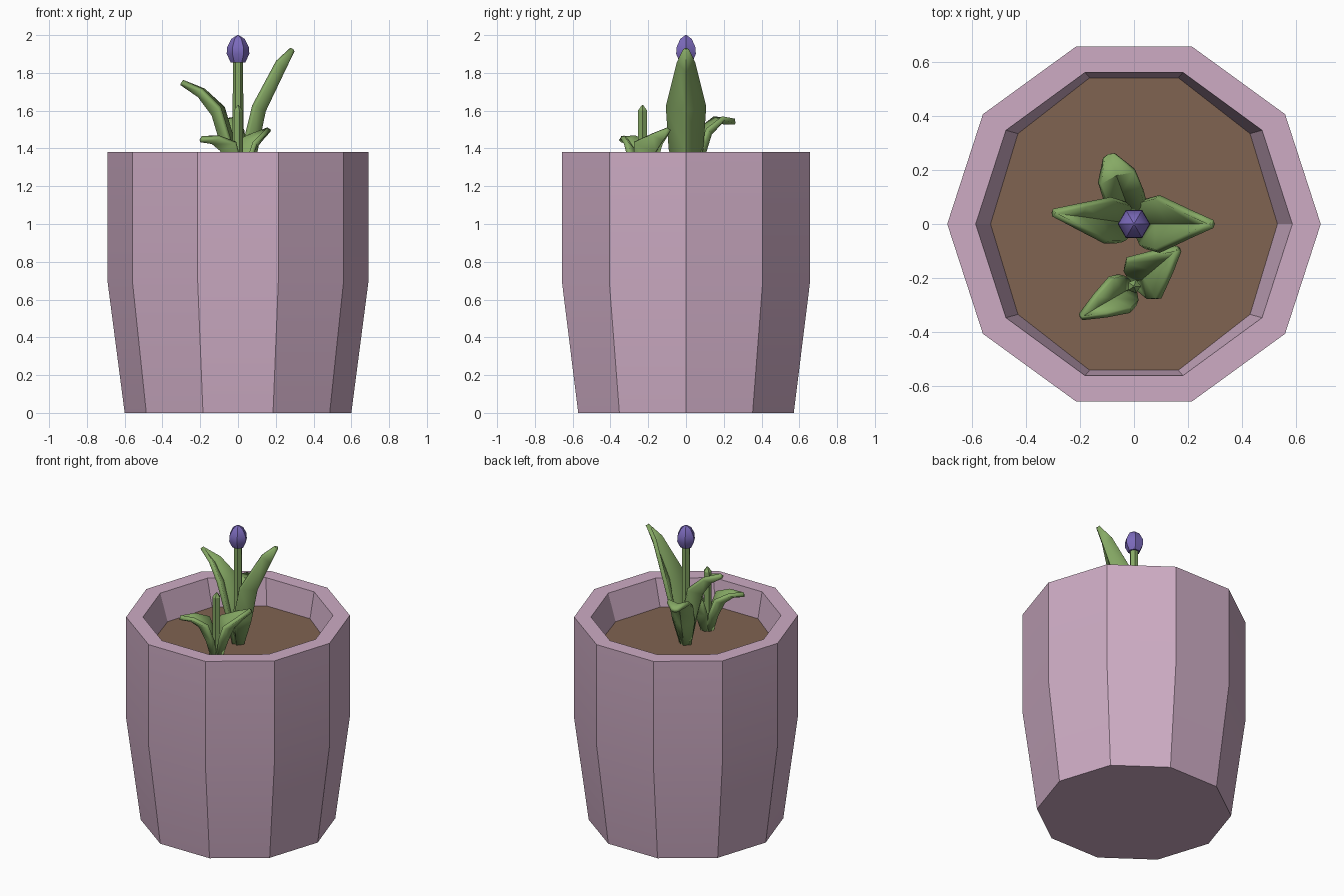
import bpy, math
from mathutils import Vector

if "Cube" in bpy.data.objects:
    bpy.data.objects.remove(bpy.data.objects["Cube"])


def material(name, rgb):
    m = bpy.data.materials.new(name)
    m.diffuse_color = (*rgb, 1)
    m.use_nodes = True
    m.node_tree.nodes["Principled BSDF"].inputs["Base Color"].default_value = m.diffuse_color
    return m


PINK = material("pot_pink", (0.61, 0.41, 0.55))
SOIL = material("soil_brown", (0.215, 0.125, 0.083))
GREEN = material("leaf_green", (0.24, 0.40, 0.13))
PURPLE = material("bud_purple", (0.20, 0.145, 0.50))


def make(name, verts, faces, mat, thickness=0):
    me = bpy.data.meshes.new(name)
    me.from_pydata(verts, [], faces)
    me.materials.append(mat)
    ob = bpy.data.objects.new(name, me)
    bpy.context.collection.objects.link(ob)
    bpy.ops.object.select_all(action='DESELECT')
    ob.select_set(True)
    bpy.context.view_layer.objects.active = ob
    bpy.ops.object.shade_smooth_by_angle(angle=math.radians(30))
    if thickness:
        s = ob.modifiers.new("thickness", 'SOLIDIFY')
        s.thickness = thickness
        s.offset = 0
    return ob


def lathe(name, rings, n, mat, center=(0, 0), cap_start=True, cap_end=True):
    """Rings are (x radius, y radius, z), swept around a vertical axis."""
    verts, faces = [], []
    for rx, ry, z in rings:
        for i in range(n):
            a = 2 * math.pi * i / n
            verts.append((center[0] + rx * math.cos(a), center[1] + ry * math.sin(a), z))
    for k in range(len(rings) - 1):
        for i in range(n):
            j = (i + 1) % n
            faces.append((k * n + i, k * n + j, (k + 1) * n + j, (k + 1) * n + i))
    if cap_start:
        faces.append(tuple(reversed(range(n))))
    if cap_end:
        last = (len(rings) - 1) * n
        faces.append(tuple(range(last, last + n)))
    return make(name, verts, faces, mat)


def leaf(name, center, angle, stations):
    """Folded leaf; stations are (rib dist, rib z, edge dist, edge z, half width)."""
    a = math.radians(angle)
    out = Vector((math.cos(a), math.sin(a), 0))
    side = Vector((-out.y, out.x, 0))
    c = Vector((*center, 0))
    up = Vector((0, 0, 1))
    verts, faces = [], []
    for dm, zm, de, ze, w in stations:
        verts += [c + out * de + side * w + up * ze,
                  c + out * dm + up * zm,
                  c + out * de - side * w + up * ze]
    for k in range(len(stations) - 1):
        for i in range(2):
            p = k * 3 + i
            faces.append((p, p + 1, p + 4, p + 3))
    return make(name, verts, faces, GREEN, 0.025)


# Pot: outer wall, flat rim and inner wall down to the soil
lathe("pot", [(0.6, 0.6, 0), (0.69, 0.69, 0.69), (0.69, 0.69, 1.38),
              (0.585, 0.589, 1.38), (0.53, 0.568, 1.2)], 10, PINK, cap_end=False)
lathe("soil", [(0.53, 0.568, 1.2)], 10, SOIL, cap_start=False)

# Flowering plant
lathe("flower_stem", [(0.03, 0.03, 1.19), (0.027, 0.027, 1.87)], 6, GREEN)
lathe("flower_bud", [(0.038, 0.038, 1.855), (0.06, 0.06, 1.9), (0.058, 0.058, 1.935),
                     (0.035, 0.035, 1.98), (0.004, 0.004, 2.0)], 6, PURPLE)
leaf("tall_leaf", (0, 0), 0, [
    (0.03, 1.19, 0.005, 1.2, 0.03), (0.09, 1.38, 0.03, 1.4, 0.085),
    (0.135, 1.6, 0.085, 1.625, 0.1), (0.235, 1.81, 0.21, 1.86, 0.04),
    (0.288, 1.92, 0.285, 1.93, 0.006)])
leaf("left_leaf", (0, 0), 172, [
    (0.03, 1.19, 0.005, 1.2, 0.03), (0.075, 1.4, 0.03, 1.42, 0.07),
    (0.13, 1.58, 0.09, 1.615, 0.08), (0.205, 1.68, 0.19, 1.71, 0.045),
    (0.3, 1.745, 0.298, 1.755, 0.006)])
leaf("back_leaf", (0, 0), 110, [
    (0.03, 1.19, 0.005, 1.2, 0.03), (0.095, 1.36, 0.05, 1.38, 0.065),
    (0.135, 1.48, 0.1, 1.5, 0.07), (0.195, 1.54, 0.185, 1.56, 0.068),
    (0.275, 1.54, 0.27, 1.545, 0.02)])

# Sprout in front
P = (0, -0.23)
lathe("sprout_stem", [(0.026, 0.026, 1.19), (0.026, 0.026, 1.6), (0.003, 0.003, 1.63)],
      5, GREEN, P)
leaf("sprout_right_leaf", P, 40, [
    (0.025, 1.19, 0.005, 1.2, 0.02), (0.06, 1.3, 0.015, 1.34, 0.075),
    (0.1, 1.39, 0.04, 1.43, 0.092), (0.16, 1.45, 0.14, 1.475, 0.045),
    (0.213, 1.495, 0.21, 1.505, 0.006)])
leaf("sprout_left_leaf", P, 210, [
    (0.025, 1.19, 0.005, 1.2, 0.02), (0.055, 1.3, 0.02, 1.33, 0.06),
    (0.1, 1.395, 0.055, 1.43, 0.07), (0.155, 1.435, 0.14, 1.46, 0.042),
    (0.228, 1.445, 0.225, 1.455, 0.006)])
